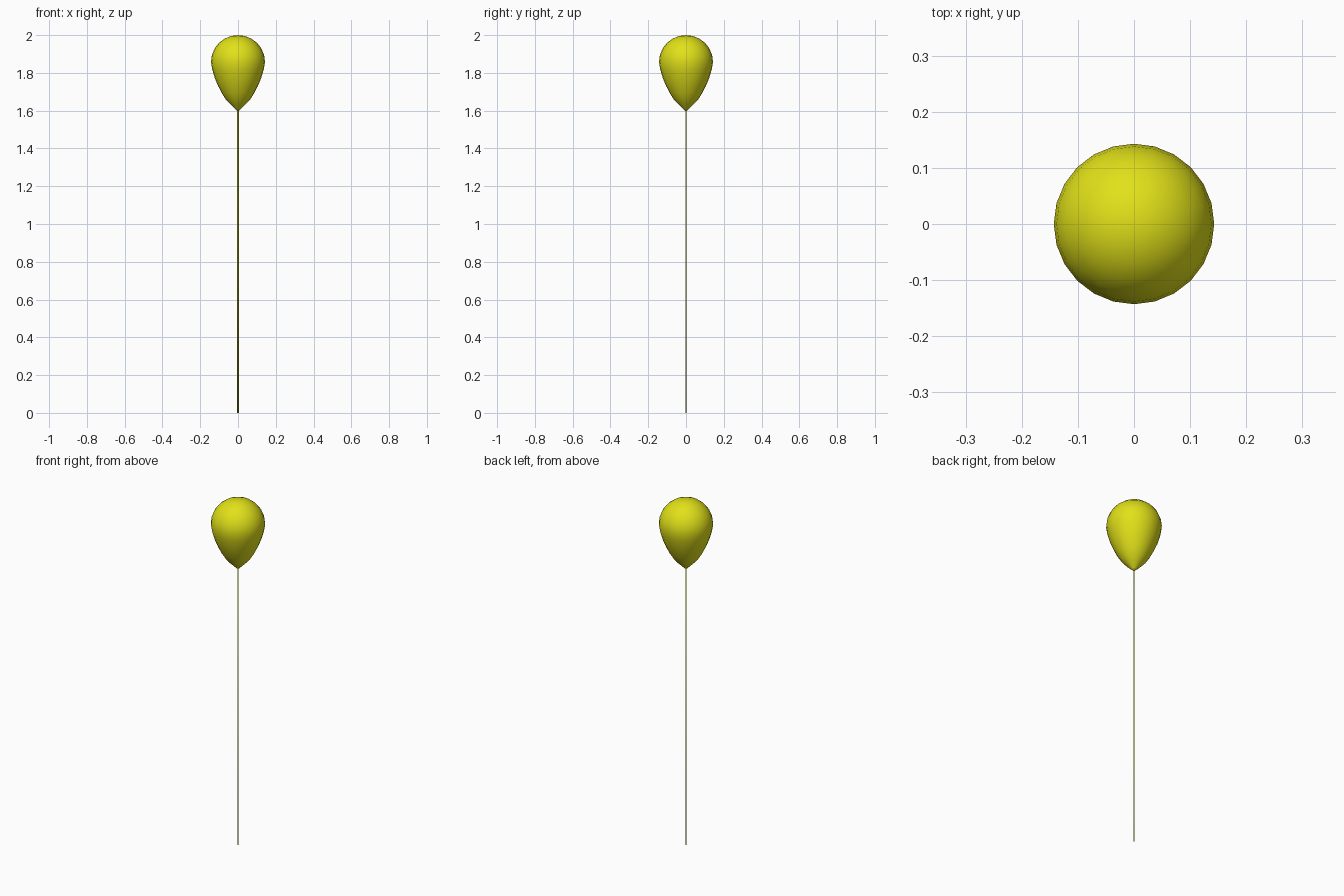
import bpy, bmesh, math

if "Cube" in bpy.data.objects:
    bpy.data.objects.remove(bpy.data.objects["Cube"])

SIDES = 24
mat = bpy.data.materials.new("yellow")
mat.diffuse_color = (0.75, 0.75, 0.01, 1)
mat.use_nodes = True
mat.node_tree.nodes["Principled BSDF"].inputs["Base Color"].default_value = mat.diffuse_color


def lathe(name, profile, sides):
    """Spin (radius, z) points around z; zero radius closes to a point."""
    bm = bmesh.new()
    rings = []
    for r, z in profile:
        n = 1 if r == 0 else sides
        rings.append([bm.verts.new((r * math.cos(math.tau * i / sides),
                                    r * math.sin(math.tau * i / sides), z)) for i in range(n)])
    for a, b in zip(rings, rings[1:]):
        for i in range(sides):
            quad = [a[i % len(a)], a[(i + 1) % sides % len(a)],
                    b[(i + 1) % sides % len(b)], b[i % len(b)]]
            bm.faces.new(list(dict.fromkeys(quad)))
    bmesh.ops.recalc_face_normals(bm, faces=bm.faces)
    mesh = bpy.data.meshes.new(name)
    bm.to_mesh(mesh)
    bm.free()
    mesh.materials.append(mat)
    obj = bpy.data.objects.new(name, mesh)
    bpy.context.collection.objects.link(obj)
    for p in mesh.polygons:
        p.use_smooth = True
    return obj


# Balloon: tapered lower half, round upper half
lower = [(0, 1.595), (0.016, 1.61), (0.041, 1.634), (0.065, 1.66), (0.086, 1.693),
         (0.105, 1.73), (0.122, 1.77), (0.136, 1.817)]
upper = [(0.143 * math.cos(math.radians(t)), 1.858 + 0.142 * math.sin(math.radians(t)))
         for t in range(0, 90, 15)]
lathe("balloon", lower + upper + [(0, 2.0)], SIDES)

# Thin string hanging to the ground
lathe("string", [(0, 0), (0.004, 0), (0.004, 1.6), (0, 1.6)], 6)
